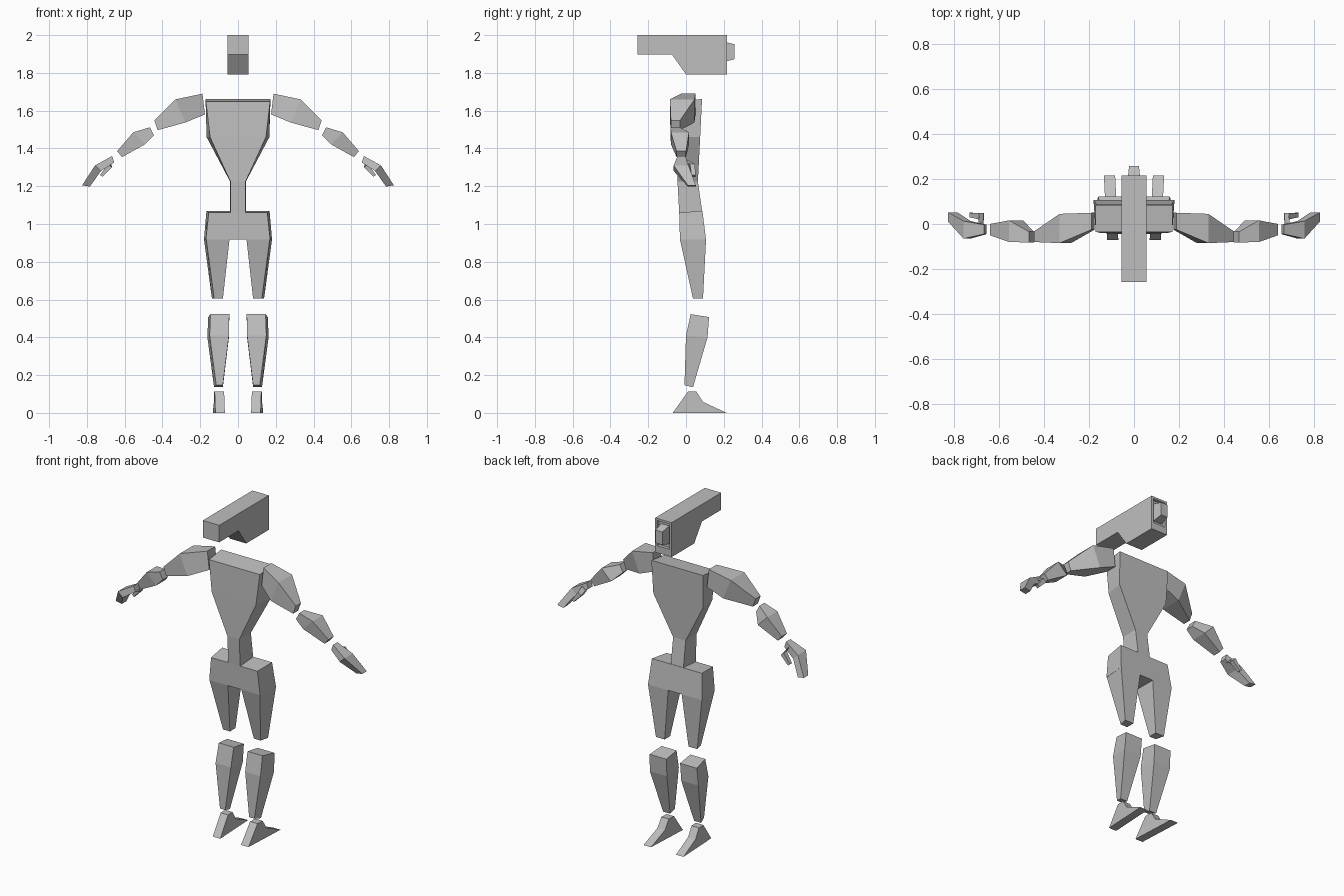
import bpy, bmesh
from mathutils import Vector

if "Cube" in bpy.data.objects:
    bpy.data.objects.remove(bpy.data.objects["Cube"], do_unlink=True)

# Single matte grey
grey = bpy.data.materials.new("matte grey")
grey.use_nodes = True
grey.diffuse_color = (0.52, 0.52, 0.52, 1)
grey.node_tree.nodes["Principled BSDF"].inputs["Base Color"].default_value = grey.diffuse_color


def finish(bm, name, mirrored=False):
    """Turn a bmesh into a flat shaded object, optionally paired across x."""
    bmesh.ops.recalc_face_normals(bm, faces=bm.faces[:])
    mesh = bpy.data.meshes.new(name)
    bm.to_mesh(mesh)
    bm.free()
    mesh.materials.append(grey)
    obj = bpy.data.objects.new(name, mesh)
    bpy.context.scene.collection.objects.link(obj)
    if mirrored:
        mod = obj.modifiers.new("pair", 'MIRROR')
        mod.use_mirror_merge = False
    return obj


def loft(name, rings, mirrored=False):
    """Skin a closed solid through four-cornered rings."""
    bm = bmesh.new()
    loops = [[bm.verts.new(p) for p in ring] for ring in rings]
    for low, high in zip(loops, loops[1:]):
        for i in range(4):
            j = (i + 1) % 4
            bm.faces.new((low[i], low[j], high[j], high[i]))
    bm.faces.new(loops[0])
    bm.faces.new(loops[-1])
    return finish(bm, name, mirrored)


def body_ring(front_w, back_w, front, back, front_z, back_z):
    return [(-front_w, front, front_z), (front_w, front, front_z),
            (back_w, back, back_z), (-back_w, back, back_z)]


def leg_ring(inner, outer, front, back, front_z, back_z):
    # The front face is slightly narrower on its outer edge
    slim = outer - 0.012
    return [(inner, front, front_z), (slim, front, front_z),
            (outer, back, back_z), (inner, back, back_z)]


def arm_ring(top_x, top_z, low_x, low_z, front, back):
    return [(top_x, front, top_z), (top_x, back, top_z),
            (low_x, back, low_z), (low_x, front, low_z)]


def extrude_profile(points, left, right, flare=0.0):
    """Extrude a side (y, z) profile along x; flare shifts x with y."""
    bm = bmesh.new()
    sides = [[bm.verts.new((x + flare * y, y, z)) for y, z in points]
             for x in (left, right)]
    count = len(points)
    for i in range(count):
        j = (i + 1) % count
        bm.faces.new((sides[0][i], sides[0][j], sides[1][j], sides[1][i]))
    for side in sides:
        bm.faces.new(side)
    bmesh.ops.recalc_face_normals(bm, faces=bm.faces[:])
    return bm


# Torso, waist and pelvis
loft("torso", [
    body_ring(0.17, 0.172, -0.035, 0.085, 1.648, 1.662),
    body_ring(0.148, 0.166, -0.04, 0.075, 1.46, 1.46),
    body_ring(0.04, 0.042, -0.045, 0.063, 1.225, 1.225),
    body_ring(0.04, 0.042, -0.036, 0.085, 1.06, 1.07)])
loft("pelvis", [
    body_ring(0.155, 0.167, -0.036, 0.087, 1.06, 1.07),
    body_ring(0.17, 0.18, -0.032, 0.106, 0.918, 0.918)])

# Legs
loft("thigh", [
    leg_ring(0.045, 0.18, -0.032, 0.106, 0.918, 0.918),
    leg_ring(0.08, 0.138, 0.037, 0.09, 0.605, 0.605)], True)
loft("shin", [
    leg_ring(0.046, 0.158, 0.025, 0.122, 0.523, 0.507),
    leg_ring(0.048, 0.162, 0.0, 0.114, 0.41, 0.40),
    leg_ring(0.08, 0.127, -0.008, 0.037, 0.147, 0.136)], True)
foot = extrude_profile([(-0.07, 0), (0.215, 0), (0.09, 0.058),
                        (0.056, 0.112), (0.01, 0.112)], 0.073, 0.123, 0.05)
finish(foot, "foot", True)

# Arms and hands
loft("upper_arm", [
    arm_ring(0.188, 1.69, 0.175, 1.58, -0.025, 0.05),
    arm_ring(0.33, 1.66, 0.28, 1.537, -0.085, 0.045),
    arm_ring(0.443, 1.548, 0.425, 1.497, -0.08, -0.032)], True)
loft("forearm", [
    arm_ring(0.467, 1.512, 0.445, 1.47, -0.082, -0.034),
    arm_ring(0.555, 1.485, 0.492, 1.422, -0.08, 0.016),
    arm_ring(0.64, 1.386, 0.614, 1.354, -0.05, 0.0)], True)
loft("hand", [
    arm_ring(0.667, 1.36, 0.655, 1.326, -0.045, -0.003),
    arm_ring(0.757, 1.31, 0.726, 1.28, -0.065, 0.013),
    arm_ring(0.825, 1.205, 0.784, 1.198, 0.01, 0.052)], True)
loft("thumb", [
    arm_ring(0.69, 1.335, 0.67, 1.313, -0.015, 0.012),
    arm_ring(0.688, 1.318, 0.667, 1.30, 0.02, 0.048),
    arm_ring(0.73, 1.26, 0.717, 1.25, 0.03, 0.05)], True)

# Head with a recessed rear socket and a tapered plug
head = extrude_profile([(-0.258, 2), (0.216, 2), (0.216, 1.792), (0, 1.792),
                        (-0.074, 1.897), (-0.258, 1.897)], -0.055, 0.055)
rear = max(head.faces, key=lambda f: f.calc_center_median().y)
bmesh.ops.inset_individual(head, faces=[rear], thickness=0.018)
for v in rear.verts:
    v.co.z = max(v.co.z, 1.835)
bmesh.ops.inset_individual(head, faces=[rear], thickness=0, depth=-0.02)
finish(head, "head")
plug = []
for y, half_w, half_h in ((0.196, 0.028, 0.053), (0.216, 0.026, 0.05), (0.258, 0.022, 0.039)):
    centre = Vector((0, y, 1.912))
    plug.append([centre + Vector((sx * half_w, 0, sz * half_h))
                 for sx, sz in ((-1, -1), (1, -1), (1, 1), (-1, 1))])
loft("rear_plug", plug)
